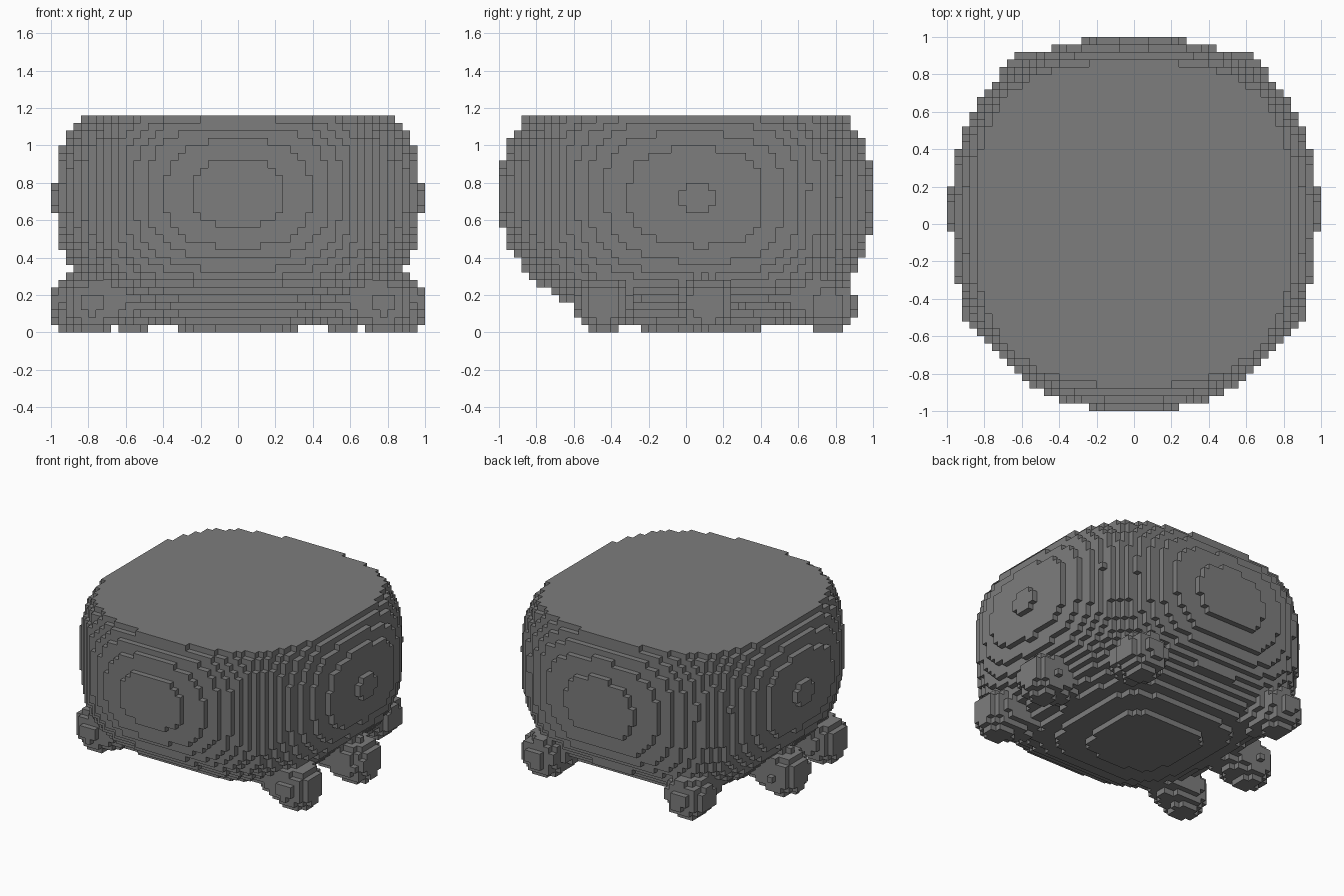
import bpy
import bmesh
from mathutils import Vector

if "Cube" in bpy.data.objects:
    bpy.data.objects.remove(bpy.data.objects["Cube"], do_unlink=True)

CELL = 0.04
COUNT = 50      # cells across the width and depth
LAYERS = 29     # cells in height, which trims the top flat
MID = 0.71      # height of the widest layer

grey = bpy.data.materials.new("stone_grey")
grey.use_nodes = True
colour = (0.205, 0.205, 0.205, 1)
grey.diffuse_color = colour
grey.node_tree.nodes["Principled BSDF"].inputs["Base Color"].default_value = colour


def centre(cell):
    """Centre point of a grid cell."""
    i, j, k = cell
    return Vector(((i + 0.5) * CELL - 1, (j + 0.5) * CELL - 1, (k + 0.5) * CELL))


def in_body(p):
    """Rounded ball leaning to the back, squarer towards its top and bottom."""
    y = p.y - 0.06 * (1 - p.y * p.y)
    rise = p.z - MID + 0.02 * p.y
    power = 2.45 if rise > 0 else 2.2
    square = 2.3 + 3.3 * rise * rise
    plan = (abs(p.x / 0.982) ** square + abs(y) ** square) ** (2.4 / square)
    return plan + abs(rise / MID) ** power <= 1


def in_leg(p, hip, foot, radius):
    """Stubby capsule from hip to foot."""
    axis = foot - hip
    t = max(0, min(1, (p - hip).dot(axis) / axis.length_squared))
    return (p - hip - axis * t).length <= radius


def build(name, cells, hidden=frozenset()):
    """Mesh the outside of a set of cells, leaving out sides against hidden cells."""
    bm = bmesh.new()
    corners = {}

    def corner(key):
        if key not in corners:
            i, j, k = key
            corners[key] = bm.verts.new((i * CELL - 1, j * CELL - 1, k * CELL))
        return corners[key]

    for cell in sorted(cells):
        for axis in range(3):
            for side in (0, 1):
                beside = list(cell)
                beside[axis] += 2 * side - 1
                if tuple(beside) in cells or tuple(beside) in hidden:
                    continue
                u, v = (axis + 1) % 3, (axis + 2) % 3
                loop = []
                for du, dv in ((0, 0), (1, 0), (1, 1), (0, 1)):
                    key = list(cell)
                    key[axis] += side
                    key[u] += du
                    key[v] += dv
                    loop.append(corner(tuple(key)))
                bm.faces.new(loop if side else loop[::-1])
    mesh = bpy.data.meshes.new(name)
    bm.to_mesh(mesh)
    bm.free()
    mesh.materials.append(grey)
    obj = bpy.data.objects.new(name, mesh)
    bpy.context.collection.objects.link(obj)


grid = {(i, j, k): centre((i, j, k))
        for i in range(COUNT) for j in range(COUNT) for k in range(LAYERS)}
body = {cell for cell, p in grid.items() if in_body(p)}

# Three pairs of stubby legs reaching in under the body: hip and foot
legs = {
    "front_leg": ((0.60, -0.40, 0.21), (0.785, -0.44, 0.15)),
    "middle_leg": ((0.70, 0.10, 0.22), (0.865, 0.11, 0.15)),
    "back_leg": ((0.52, 0.60, 0.21), (0.57, 0.76, 0.15)),
}
all_legs = set()
for name, (hip, foot) in legs.items():
    for label, sign in (("left", 1), ("right", -1)):
        flip = Vector((sign, 1, 1))
        a, b = Vector(hip) * flip, Vector(foot) * flip
        cells = {c for c, p in grid.items()
                 if p.z < 0.45 and c not in body and in_leg(p, a, b, 0.152)}
        all_legs |= cells
        build(label + "_" + name, cells, body)

# Body, open where the legs join it
build("body", body, all_legs)
